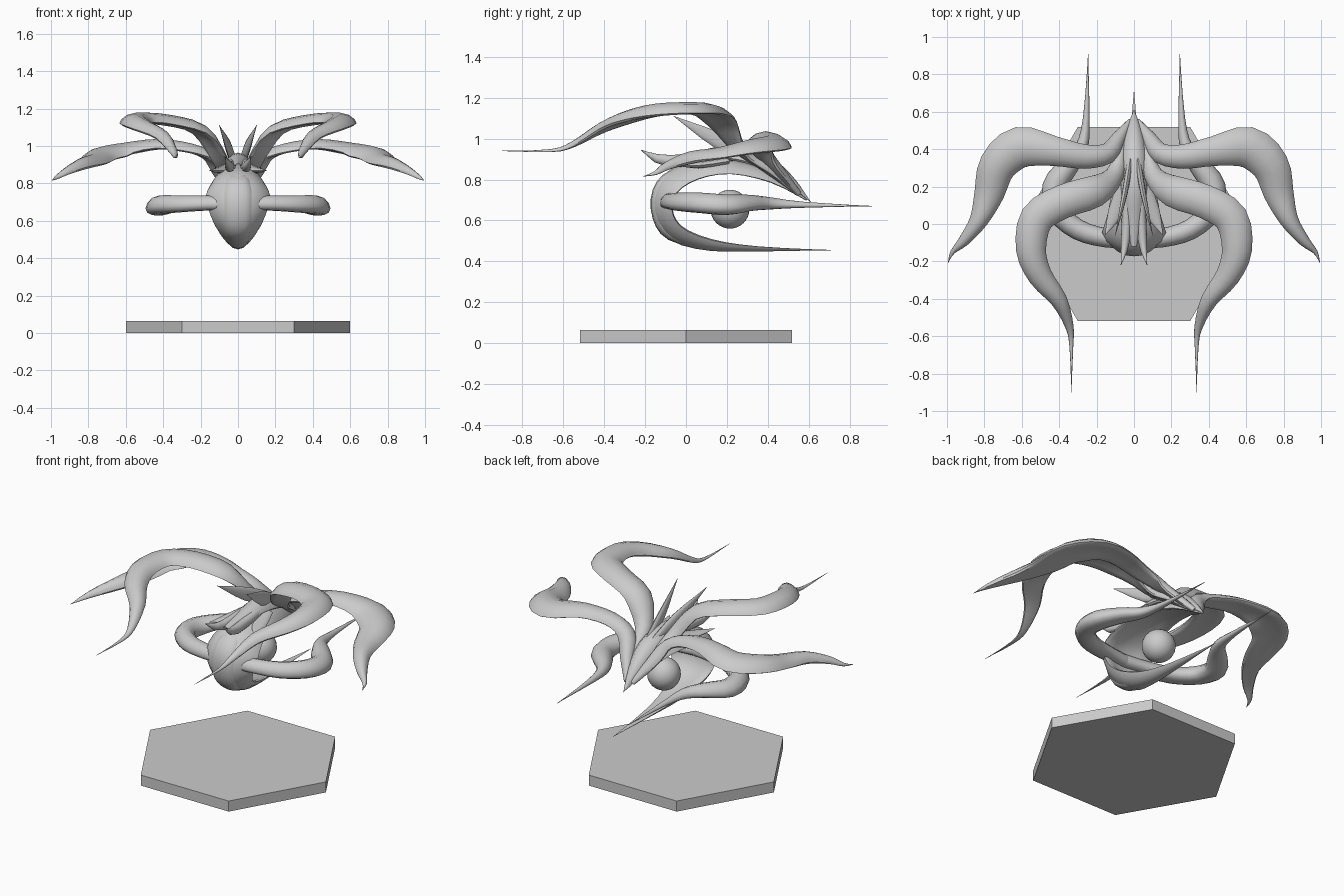
import bpy, bmesh
from math import sin, cos, pi
from mathutils import Vector

if "Cube" in bpy.data.objects:
    bpy.data.objects.remove(bpy.data.objects["Cube"], do_unlink=True)

grey = bpy.data.materials.new("plain_grey")
grey.use_nodes = True
colour = (0.6, 0.6, 0.6, 1)
grey.diffuse_color = colour
grey.node_tree.nodes["Principled BSDF"].inputs["Base Color"].default_value = colour


def finish(bm, name, mirror=False, smooth=True):
    """Turn a bmesh into a named object, optionally mirrored across x."""
    bmesh.ops.recalc_face_normals(bm, faces=bm.faces)
    mesh = bpy.data.meshes.new(name)
    bm.to_mesh(mesh)
    bm.free()
    mesh.materials.append(grey)
    obj = bpy.data.objects.new(name, mesh)
    bpy.context.collection.objects.link(obj)
    bpy.ops.object.select_all(action="DESELECT")
    obj.select_set(True)
    bpy.context.view_layer.objects.active = obj
    if smooth:
        bpy.ops.object.shade_smooth_by_angle(angle=pi / 4)
    if mirror:
        modifier = obj.modifiers.new("mirror", "MIRROR")
        modifier.use_mirror_merge = False
    return obj


def spline(rows, steps):
    """Smooth path through rows of (x, y, z, width, thickness)."""
    rows = [Vector(row) for row in rows]
    result = []
    for i in range(len(rows) - 1):
        a, b, c = rows[max(i - 1, 0)], rows[i], rows[i + 1]
        d = rows[min(i + 2, len(rows) - 1)]
        for k in range(steps):
            t = k / steps
            result.append(0.5 * (2 * b + (c - a) * t + (2 * a - 5 * b + 4 * c - d) * t ** 2
                                 + (3 * b - a - 3 * c + d) * t ** 3))
    return result + [rows[-1]]


def loft(name, rows, curl=0, side=None, mirror=True, steps=3, sides=12):
    """Sweep a curled lens section along a path of changing width."""
    path = spline(rows, steps)
    bm = bmesh.new()
    rings = []
    for i, row in enumerate(path):
        after, before = path[min(i + 1, len(path) - 1)], path[max(i - 1, 0)]
        tangent = Vector((after - before)[:3]).normalized()
        across = Vector(side) if side else tangent.cross(Vector((0, 0, 1))).normalized()
        normal = across.cross(tangent)
        width, thick = max(row[3], 0.002), max(row[4], 0.002)
        ring = []
        for k in range(sides):
            angle = 2 * pi * k / sides
            bend = curl * width * (cos(angle) ** 2 - 0.5)
            ring.append(bm.verts.new(Vector(row[:3]) + across * cos(angle) * width / 2
                                     + normal * (sin(angle) * thick / 2 + bend)))
        rings.append(ring)
    for a, b in zip(rings, rings[1:]):
        for k in range(sides):
            n = (k + 1) % sides
            bm.faces.new((a[k], a[n], b[n], b[k]))
    bm.faces.new(rings[0])
    bm.faces.new(rings[-1])
    return finish(bm, name, mirror)


# Hexagonal stand
bm = bmesh.new()
bmesh.ops.create_circle(bm, cap_ends=True, segments=6, radius=0.6)
for v in bm.verts:
    angle = 2 * pi * v.index / 6
    v.co = (0.6 * cos(angle), 0.6 * sin(angle), 0)
top = bmesh.ops.extrude_face_region(bm, geom=bm.faces[:])["geom"]
bmesh.ops.translate(bm, vec=(0, 0, 0.065), verts=[g for g in top if isinstance(g, bmesh.types.BMVert)])
finish(bm, "hexagonal_stand", smooth=False)

# Floating core
bm = bmesh.new()
bmesh.ops.create_uvsphere(bm, u_segments=24, v_segments=16, radius=0.095)
bmesh.ops.translate(bm, vec=(0, 0.215, 0.655), verts=bm.verts)
finish(bm, "core_sphere")

# Curved shell around the core, ending in a long keel spike
loft("hull_shell", [
    (0, 0.59, 0.7, 0.01, 0.01), (0, 0.42, 0.8, 0.13, 0.04), (0, 0.22, 0.85, 0.22, 0.05),
    (0, 0.05, 0.83, 0.28, 0.07), (0, -0.07, 0.76, 0.34, 0.08), (0, -0.1, 0.65, 0.31, 0.08),
    (0, -0.04, 0.55, 0.24, 0.07), (0, 0.12, 0.49, 0.14, 0.05), (0, 0.35, 0.465, 0.07, 0.02),
    (0, 0.71, 0.455, 0, 0)], curl=0.2, side=(1, 0, 0), mirror=False)

# Raised strip down the front
loft("front_strip", [
    (0, 0.1, 0.86, 0.08, 0.03), (0, -0.06, 0.82, 0.13, 0.06), (0, -0.13, 0.74, 0.16, 0.07),
    (0, -0.13, 0.62, 0.16, 0.07), (0, -0.07, 0.53, 0.13, 0.06), (0, 0.1, 0.475, 0.06, 0.03),
    (0, 0.3, 0.46, 0.02, 0.01)], side=(1, 0, 0), mirror=False)

# Leaf on the back
loft("back_leaf", [
    (0, 0.61, 0.69, 0, 0), (0, 0.5, 0.79, 0.09, 0.05), (0, 0.37, 0.88, 0.14, 0.07),
    (0, 0.2, 0.92, 0.14, 0.06), (0, 0.04, 0.91, 0.1, 0.03), (0, -0.12, 0.9, 0.03, 0.01)],
    curl=0.2, side=(1, 0, 0), mirror=False)

# Crest prongs
loft("upper_prong", [(0.02, 0.35, 0.9, 0.03, 0.06), (0.05, 0.16, 0.99, 0.03, 0.08),
                     (0.1, -0.06, 1.11, 0, 0)])
loft("front_prong", [(0.03, 0.25, 0.92, 0.05, 0.05), (0.045, -0.08, 0.89, 0.05, 0.06),
                     (0.07, -0.22, 0.945, 0, 0)])
loft("side_prong", [(0.05, 0.2, 0.89, 0.08, 0.03), (0.1, 0.06, 0.87, 0.08, 0.03),
                    (0.155, -0.06, 0.87, 0, 0)])

# Upper pair of arms, sweeping out and forward
loft("front_arm", [
    (0.02, 0.54, 0.74, 0.03, 0.03), (0.07, 0.4, 0.85, 0.07, 0.05), (0.1, 0.27, 0.94, 0.1, 0.05),
    (0.2, 0.18, 1.08, 0.17, 0.05), (0.38, 0.12, 1.13, 0.18, 0.05), (0.52, 0.03, 1.14, 0.18, 0.05),
    (0.55, -0.14, 1.13, 0.16, 0.06), (0.5, -0.28, 1.1, 0.13, 0.06), (0.4, -0.41, 1.05, 0.09, 0.05),
    (0.345, -0.55, 0.97, 0.045, 0.03), (0.335, -0.66, 0.94, 0.02, 0.015),
    (0.335, -0.9, 0.94, 0, 0)], curl=-0.15)

# Wide pair of arms, reaching sideways
loft("rear_arm", [
    (0.02, 0.55, 0.73, 0.03, 0.03), (0.08, 0.46, 0.83, 0.08, 0.05), (0.14, 0.38, 0.93, 0.11, 0.05),
    (0.26, 0.36, 0.98, 0.13, 0.05), (0.43, 0.39, 1.0, 0.16, 0.05), (0.61, 0.41, 0.97, 0.22, 0.06),
    (0.73, 0.31, 0.95, 0.2, 0.06), (0.775, 0.16, 0.92, 0.16, 0.05), (0.83, 0.02, 0.9, 0.1, 0.06),
    (0.91, -0.09, 0.865, 0.06, 0.04), (0.97, -0.15, 0.83, 0.025, 0.02),
    (0.995, -0.21, 0.815, 0, 0)], curl=-0.15)

# Low side horns, hooking round to the back
loft("side_horn", [
    (0, -0.09, 0.69, 0.08, 0.08), (0.15, -0.075, 0.69, 0.1, 0.08), (0.3, -0.03, 0.685, 0.11, 0.09),
    (0.41, 0.07, 0.68, 0.12, 0.1), (0.425, 0.2, 0.67, 0.13, 0.1), (0.35, 0.31, 0.68, 0.11, 0.08),
    (0.28, 0.41, 0.68, 0.07, 0.06), (0.255, 0.57, 0.675, 0.035, 0.03),
    (0.245, 0.91, 0.67, 0, 0)], curl=-0.1)
